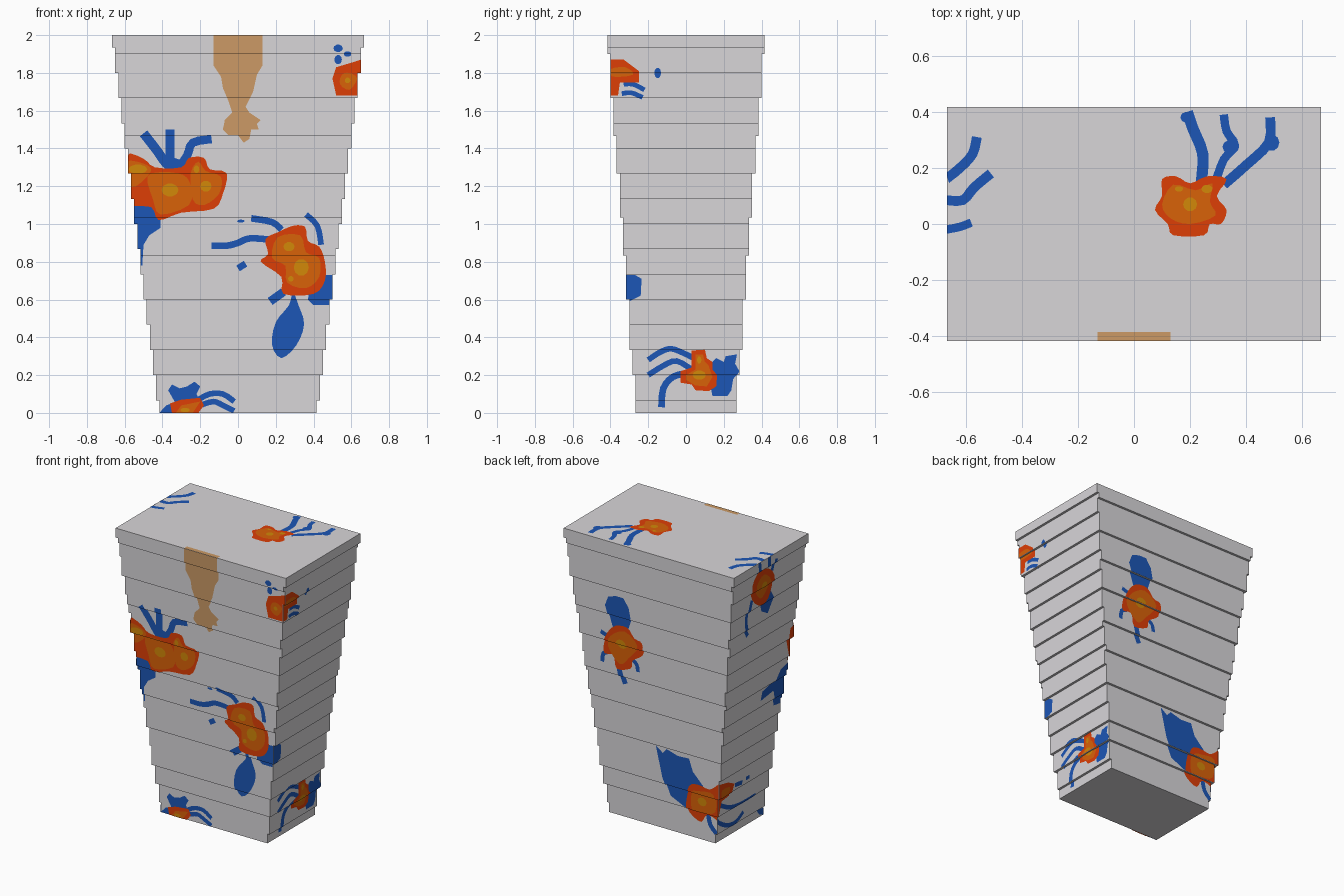
import bpy, bmesh, math
from mathutils import Vector

if "Cube" in bpy.data.objects:
    bpy.data.objects.remove(bpy.data.objects["Cube"])


def material(name, rgb):
    lin = [((c / 255 + 0.055) / 1.055) ** 2.4 for c in rgb] + [1]
    m = bpy.data.materials.new(name)
    m.use_nodes = True
    m.diffuse_color = lin
    b = m.node_tree.nodes["Principled BSDF"]
    b.inputs["Base Color"].default_value = lin
    b.inputs["Roughness"].default_value = 0.8
    return m


GREY = material("pale grey", (216, 214, 217))
PAINT = {"blue": material("blue", (28, 86, 182)), "red": material("orange red", (222, 62, 6)),
         "orange": material("orange", (217, 98, 8)), "yellow": material("ochre", (210, 136, 8)),
         "tan": material("tan", (204, 154, 102))}
KEYS = list(PAINT)
LIFT = {"blue": .002, "red": .004, "orange": .006, "yellow": .008, "tan": .002}

# Heights where the body widens by one step, in x and in y
U = 1 / 60
XB = [(4 + 8 * k) * U for k in range(15)]
YB = [k * U for k in (12, 20, 36, 50, 62, 76, 88, 100, 114)]
BREAKS = sorted({round(b, 5) for b in XB + YB})


def half(z):
    return (25 + sum(z > b for b in XB)) * U, (16 + sum(z > b for b in YB)) * U


def finish(bm, name, mats):
    me = bpy.data.meshes.new(name)
    bm.to_mesh(me)
    bm.free()
    for m in mats:
        me.materials.append(m)
    bpy.context.collection.objects.link(bpy.data.objects.new(name, me))


# Stepped, tapering body
bm = bmesh.new()
levels = [0] + BREAKS + [2]
rings = []
for lo, hi in zip(levels, levels[1:]):
    hx, hy = half((lo + hi) / 2)
    for z in (lo, hi):
        rings.append([bm.verts.new((sx * hx, sy * hy, z)) for sx, sy in ((-1, -1), (1, -1), (1, 1), (-1, 1))])
for a, b in zip(rings, rings[1:]):
    for i in range(4):
        j = (i + 1) % 4
        f = bm.faces.new((a[i], a[j], b[j], b[i]))
        if f.calc_area() < 1e-8:
            bm.faces.remove(f)
bm.faces.new(rings[0][::-1])
bm.faces.new(rings[-1])
finish(bm, "stepped_body", [GREY])


# Outline helpers: smooth closed blob, oval and curved brush stroke
def spline(p0, p1, p2, p3, n=3):
    return [p1 + .5 * t * (p2 - p0 + t * (2 * p0 - 5 * p1 + 4 * p2 - p3 + t * (3 * (p1 - p2) + p3 - p0)))
            for t in (s / n for s in range(n))]


def blob(pts):
    p = [Vector(q) for q in pts]
    k = len(p)
    return [q for i in range(k) for q in spline(p[i - 1], p[i], p[(i + 1) % k], p[(i + 2) % k])]


def oval(u, v, a, b):
    return [Vector((u + a * math.cos(t * math.pi / 5), v + b * math.sin(t * math.pi / 5))) for t in range(10)]


def stroke(w, *pts):
    p = [Vector(q) for q in pts]
    e = [p[0]] + p + [p[-1]]
    p = [q for i in range(len(p) - 1) for q in spline(*e[i:i + 4])] + [p[-1]]
    left, right = [], []
    for i, q in enumerate(p):
        d = (p[min(i + 1, len(p) - 1)] - p[max(i - 1, 0)]).normalized()
        n = Vector((-d.y, d.x)) * w / 2
        left.append(q + n)
        right.append(q - n)
    return left + right[::-1]


FRAMES = {"front": ((0, -1, 0), lambda u, v, d: (u, -d, v)), "back": ((0, 1, 0), lambda u, v, d: (u, d, v)),
          "left": ((1, 0, 0), lambda u, v, d: (d, u, v)), "right": ((-1, 0, 0), lambda u, v, d: (-d, u, v)),
          "top": ((0, 0, 1), lambda u, v, d: (u, v, d))}


def painted(name, side, **layers):
    """Thin painted patches that follow the steps of one side."""
    normal, place = FRAMES[side]
    out = bmesh.new()
    for colour, outlines in layers.items():
        for pts in outlines:
            flat = bmesh.new()
            flat.faces.new([flat.verts.new((p[0], p[1], 0)) for p in pts])
            bmesh.ops.triangulate(flat, faces=flat.faces[:])
            if side != "top":
                for b in BREAKS:
                    bmesh.ops.bisect_plane(flat, geom=flat.verts[:] + flat.edges[:] + flat.faces[:],
                                           plane_co=(0, b, 0), plane_no=(0, 1, 0))
            for f in flat.faces:
                hx, hy = half(f.calc_center_median().y)
                lim, depth = (hx, hy) if side in ("front", "back") else (hy, hx)
                vlim = (0, 2)
                if side == "top":
                    lim, depth, vlim = 40 * U, 2 - LIFT[colour] * .5, (-25 * U, 25 * U)
                vs = [out.verts.new(place(max(-lim, min(lim, v.co.x)), max(vlim[0], min(vlim[1], v.co.y)),
                                          depth + LIFT[colour])) for v in f.verts]
                g = out.faces.new(vs)
                g.normal_update()
                if g.calc_area() < 1e-9:
                    out.faces.remove(g)
                    continue
                if g.normal.dot(Vector(normal)) < 0:
                    g.normal_flip()
                g.material_index = KEYS.index(colour)
            flat.free()
    finish(out, name, PAINT.values())


# Front: tan drip
painted("tan_drip", "front", tan=[[(-.13, 2), (-.13, 1.84), (-.09, 1.78), (-.08, 1.72), (-.05, 1.65), (-.03, 1.59),
        (-.07, 1.55), (-.08, 1.5), (-.05, 1.47), (0, 1.47), (.03, 1.43), (.06, 1.45), (.07, 1.5), (.11, 1.5),
        (.1, 1.53), (.12, 1.55), (.06, 1.59), (.04, 1.62), (.08, 1.7), (.1, 1.79), (.13, 1.84), (.13, 2)]])
painted("tan_drip_rim", "top", tan=[[(-.13, -.417), (.13, -.417), (.13, -.385), (-.13, -.385)]])
# Front: large upper bloom
painted("upper_bloom", "front",
        red=[blob([(-.6, 1.36), (-.5, 1.345), (-.44, 1.3), (-.3, 1.3), (-.26, 1.35), (-.18, 1.35), (-.15, 1.29),
                   (-.06, 1.27), (-.08, 1.16), (-.13, 1.08), (-.3, 1.06), (-.42, 1.02), (-.46, 1.09), (-.6, 1.12)])],
        orange=[blob([(-.48, 1.25), (-.4, 1.275), (-.29, 1.26), (-.25, 1.2), (-.26, 1.1), (-.41, 1.05), (-.45, 1.13)]),
                blob([(-.25, 1.27), (-.21, 1.33), (-.17, 1.28), (-.09, 1.25), (-.1, 1.16), (-.18, 1.1), (-.24, 1.13)]),
                blob([(-.6, 1.33), (-.5, 1.32), (-.46, 1.28), (-.54, 1.2), (-.6, 1.22)])],
        yellow=[oval(-.36, 1.18, .045, .035), oval(-.17, 1.2, .03, .03), oval(-.53, 1.29, .05, .025),
                oval(-.22, 1.29, .015, .02)],
        blue=[stroke(.05, (-.33, 1.28), (-.38, 1.32), (-.43, 1.39), (-.5, 1.48)), stroke(.05, (-.36, 1.28), (-.36, 1.5)),
              stroke(.045, (-.33, 1.28), (-.27, 1.36), (-.24, 1.43), (-.14, 1.45)), oval(-.35, 1.32, .06, .03),
              [(-.57, 1.13), (-.44, 1.1), (-.41, 1.02), (-.41, .98), (-.47, .94), (-.5, .89), (-.507, .78),
               (-.52, .78), (-.55, .9)]])
painted("upper_bloom_wrap", "right", red=[[(-.4, 1.35), (-.33, 1.34), (-.31, 1.25), (-.34, 1.13), (-.4, 1.13)]],
        blue=[[(-.4, 1.08), (-.27, 1.06), (-.215, 1), (-.09, .97), (-.07, .91), (-.215, .93), (-.24, .81), (-.4, .8)]])
# Front: middle bloom with hanging leaf
painted("middle_bloom", "front",
        red=[blob([(.29, .99), (.355, .985), (.37, .91), (.43, .88), (.46, .8), (.46, .7), (.4, .63), (.24, .63),
                   (.23, .72), (.12, .8), (.16, .84), (.145, .92), (.22, .96)])],
        orange=[blob([(.21, .93), (.33, .94), (.36, .85), (.43, .82), (.43, .72), (.36, .66), (.26, .69), (.25, .78),
                      (.18, .82)])],
        yellow=[oval(.335, .77, .04, .045), oval(.27, .88, .03, .025), oval(.28, .71, .015, .015)],
        blue=[stroke(.035, (.23, .97), (.18, 1.01), (.07, 1.03)), oval(.015, 1.015, .02, .008),
              stroke(.035, (.22, .91), (.07, .925), (0, .9), (-.06, .885), (-.14, .885)),
              stroke(.035, (.04, .79), (0, .765)), stroke(.03, (.36, 1.05), (.42, .99), (.44, .89)),
              stroke(.045, (.24, .64), (.17, .59)),
              blob([(.29, .64), (.32, .57), (.35, .47), (.31, .36), (.23, .29), (.18, .36), (.2, .48), (.27, .57)]),
              [(.37, .6), (.4, .57), (.52, .57), (.52, .73), (.46, .73), (.38, .66)]])
painted("middle_bloom_wrap", "left", blue=[[(-.4, .59), (-.3, .59), (-.24, .62), (-.235, .71), (-.27, .73), (-.4, .73)]])
# Front: bottom bloom
painted("bottom_bloom", "front",
        red=[[(-.35, 0), (-.21, 0), (-.18, .04), (-.2, .08), (-.3, .07), (-.36, .05)]],
        orange=[[(-.33, 0), (-.24, 0), (-.2, .06), (-.3, .04)]], yellow=[oval(-.28, .015, .025, .012)],
        blue=[[(-.37, .12), (-.35, .15), (-.31, .13), (-.27, .14), (-.23, .165), (-.2, .14), (-.22, .1), (-.2, .06),
               (-.33, .05)],
              stroke(.03, (-.21, .07), (-.15, .1), (-.08, .1), (-.02, .06)),
              stroke(.03, (-.2, .04), (-.13, .06), (-.08, .04), (-.02, .01)),
              [(-.43, 0), (-.34, 0), (-.35, .05), (-.38, .04)]])
painted("bottom_bloom_wrap", "right", blue=[[(-.3, 0), (-.22, .02), (-.19, .06), (-.3, .05)]])
# Upper corner bloom, on the front and round the edge
painted("corner_bloom_front", "front",
        red=[[(.52, 1.68), (.68, 1.68), (.68, 1.87), (.62, 1.86), (.6, 1.83), (.52, 1.83), (.5, 1.77)]],
        orange=[blob([(.54, 1.74), (.55, 1.79), (.59, 1.8), (.63, 1.77), (.59, 1.71)])],
        yellow=[oval(.58, 1.76, .015, .015)],
        blue=[oval(.53, 1.93, .025, .02), oval(.53, 1.87, .02, .025), oval(.58, 1.9, .02, .015)])
painted("corner_bloom_side", "left",
        red=[[(-.45, 1.68), (-.36, 1.68), (-.35, 1.75), (-.25, 1.75), (-.25, 1.81), (-.29, 1.84), (-.33, 1.87),
              (-.45, 1.87)]],
        orange=[blob([(-.4, 1.82), (-.32, 1.83), (-.28, 1.79), (-.39, 1.78)])],
        blue=[stroke(.025, (-.34, 1.69), (-.29, 1.695), (-.23, 1.67)), stroke(.025, (-.33, 1.74), (-.28, 1.74), (-.22, 1.71)),
              oval(-.15, 1.8, .018, .028)])
# Left side: low bloom
painted("low_side_bloom", "left",
        red=[[(.03, .33), (.1, .335), (.11, .29), (.14, .27), (.14, .23), (.165, .2), (.16, .14), (.12, .115),
              (.05, .12), (.03, .15), (-.03, .16), (-.03, .22), (.03, .24)]],
        orange=[[(.05, .31), (.09, .31), (.1, .27), (.12, .25), (.14, .19), (.11, .14), (.05, .145), (0, .175),
                 (0, .2), (.05, .23)]],
        yellow=[oval(.07, .2, .035, .025), oval(.07, .28, .012, .02)],
        blue=[[(.12, .25), (.16, .29), (.2, .27), (.21, .3), (.27, .31), (.26, .26), (.29, .22), (.25, .18), (.24, .12),
               (.22, .09), (.14, .09), (.13, .14), (.15, .2)],
              stroke(.03, (.04, .29), (-.01, .315), (-.08, .34), (-.14, .32), (-.2, .28)),
              stroke(.03, (.03, .23), (-.05, .275), (-.12, .25), (-.2, .2)),
              stroke(.035, (0, .21), (-.07, .19), (-.12, .13), (-.13, .03))])
# Top: bloom with three stems, and stems over the far edge
painted("top_bloom", "top",
        red=[blob([(.1, .16), (.15, .17), (.2, .145), (.26, .17), (.33, .16), (.295, .1), (.33, .05), (.31, 0),
                   (.27, 0), (.25, -.04), (.14, -.04), (.12, 0), (.075, .05), (.1, .1)])],
        orange=[blob([(.14, .14), (.22, .12), (.28, .145), (.27, .08), (.29, .03), (.2, 0), (.13, .02), (.1, .07)])],
        yellow=[oval(.2, .07, .025, .025), oval(.26, .125, .02, .015), oval(.16, .125, .015, .01)],
        blue=[stroke(.04, (.24, .15), (.245, .25), (.21, .34), (.19, .4)), oval(.19, .38, .025, .02),
              stroke(.03, (.29, .15), (.32, .23), (.36, .28), (.33, .33), (.32, .39)), oval(.345, .275, .03, .025),
              stroke(.035, (.32, .14), (.4, .21), (.48, .29), (.485, .38)), oval(.49, .29, .028, .03)])
painted("top_edge_stems", "top", blue=[stroke(.035, (-.56, .31), (-.575, .25), (-.62, .2), (-.67, .16)),
        stroke(.035, (-.51, .18), (-.57, .13), (-.61, .085), (-.67, .085)), stroke(.03, (-.58, .005), (-.62, -.01), (-.67, -.02))])
# Back: upper bloom
painted("back_bloom", "back",
        red=[blob([(.36, 1.32), (.295, 1.39), (.2, 1.4), (.145, 1.34), (.085, 1.32), (.09, 1.23), (.17, 1.17),
                   (.185, 1.11), (.295, 1.08), (.32, 1.17), (.39, 1.165), (.395, 1.23)])],
        orange=[blob([(.33, 1.31), (.22, 1.37), (.12, 1.29), (.2, 1.18), (.27, 1.12), (.36, 1.22)])],
        yellow=[oval(.25, 1.27, .04, .035)],
        blue=[[(.365, 1.525), (.34, 1.59), (.28, 1.61), (.26, 1.56), (.22, 1.61), (.18, 1.55), (.165, 1.48),
               (.2, 1.37), (.31, 1.36)],
              stroke(.03, (.36, 1.18), (.4, 1.16), (.41, 1.1)), stroke(.04, (.28, 1.1), (.265, 1.04), (.24, .98)),
              stroke(.03, (.18, 1.18), (.14, 1.15), (.13, 1.1)), stroke(.03, (.35, 1.3), (.41, 1.32))])
# Back: low corner bloom with large leaf, wrapping to the side
painted("back_corner_bloom", "back",
        red=[blob([(-.235, .37), (-.31, .4), (-.4, .39), (-.49, .44), (-.49, .18), (-.36, .19), (-.31, .125),
                   (-.235, .155), (-.2, .215)])],
        orange=[blob([(-.25, .33), (-.33, .36), (-.43, .36), (-.43, .23), (-.33, .2), (-.25, .2)])],
        yellow=[oval(-.33, .28, .035, .03)],
        blue=[[(.025, .59), (-.03, .55), (-.06, .585), (-.15, .56), (-.235, .565), (-.265, .48), (-.345, .4),
               (-.2, .2), (-.08, .255), (-.025, .38)],
              stroke(.035, (-.36, .2), (-.38, .12), (-.43, .07))])
painted("back_corner_wrap", "right",
        red=[[(.33, .44), (.2, .42), (.13, .385), (.17, .31), (.25, .3), (.33, .18)]],
        orange=[blob([(.27, .39), (.18, .38), (.21, .33), (.27, .33)])],
        blue=[stroke(.03, (.12, .37), (.04, .36)), stroke(.025, (0, .37), (-.04, .37)),
              stroke(.03, (.27, .28), (.15, .22), (.02, .2), (-.13, .2)),
              stroke(.03, (.29, .17), (.18, .1), (.07, .08), (-.02, .12))])
# Right side: upper bloom
painted("upper_side_bloom", "right",
        red=[blob([(.19, 1.853), (.11, 1.93), (-.01, 1.9), (-.06, 1.81), (-.01, 1.69), (.077, 1.67), (.167, 1.74)])],
        orange=[blob([(.14, 1.84), (.06, 1.89), (-.02, 1.81), (.06, 1.72), (.12, 1.76)])],
        yellow=[oval(.06, 1.81, .03, .03)],
        blue=[[(.06, 1.68), (-.03, 1.75), (-.09, 1.65), (-.03, 1.57), (.04, 1.61)],
              stroke(.03, (.17, 1.74), (.21, 1.62), (.2, 1.54), (.17, 1.48)), stroke(.03, (.12, 1.92), (.13, 2)),
              stroke(.03, (.02, 1.93), (.02, 2)), stroke(.03, (-.03, 1.88), (-.06, 1.96))])
